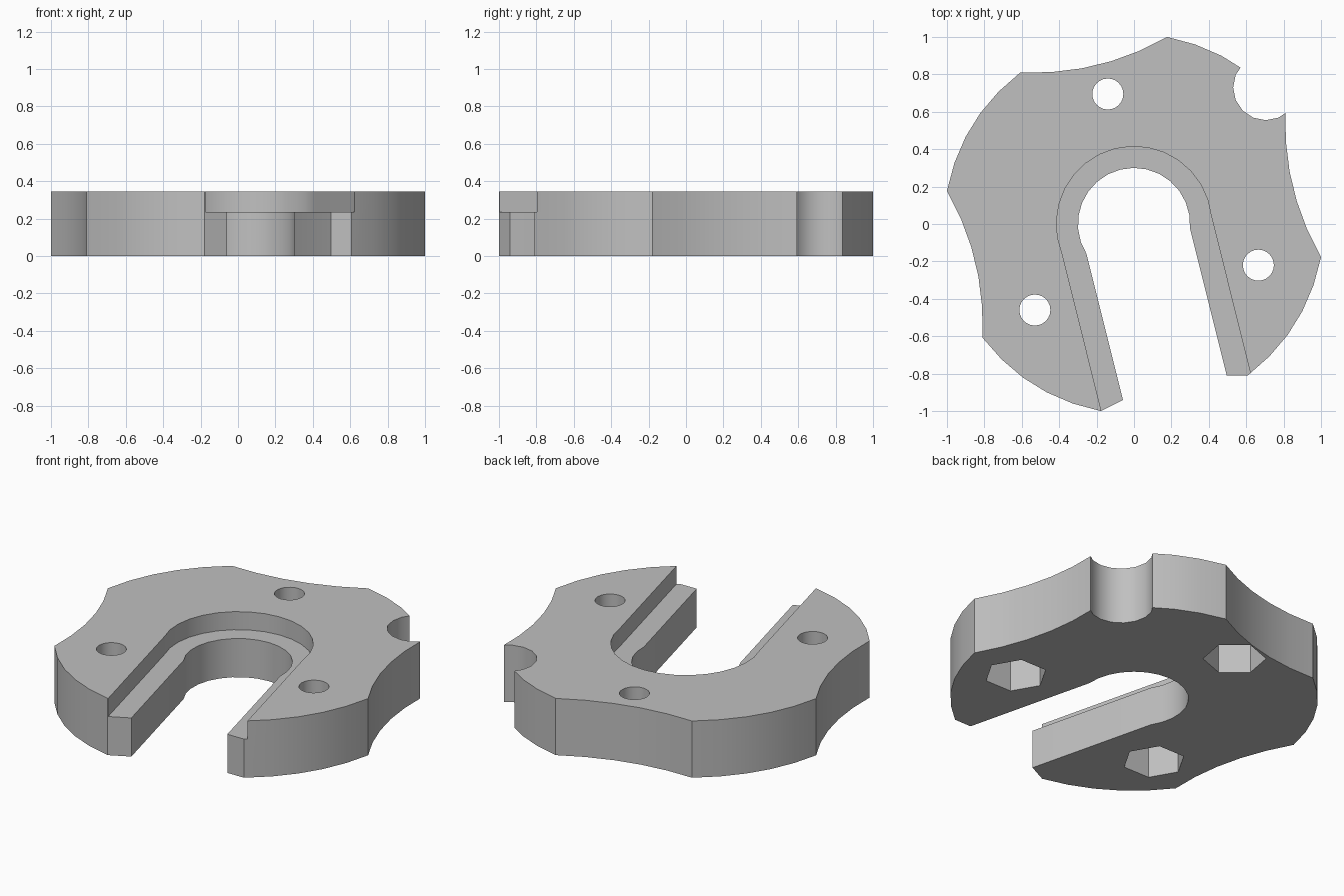
import bpy, bmesh, math
from mathutils import Vector, Matrix

if "Cube" in bpy.data.objects:
    bpy.data.objects.remove(bpy.data.objects["Cube"])

HEIGHT, LEDGE_Z, POCKET_Z = 0.345, 0.235, 0.22
SLOT_TILT = math.radians(14)

grey = bpy.data.materials.new("plain_grey")
grey.use_nodes = True
colour = (0.53, 0.53, 0.53, 1)
grey.diffuse_color = colour
grey.node_tree.nodes["Principled BSDF"].inputs["Base Color"].default_value = colour


def prism(name, points, z0, z1):
    """Extrude a closed outline from z0 to z1."""
    bm = bmesh.new()
    face = bm.faces.new([bm.verts.new((p[0], p[1], z0)) for p in points])
    top = bmesh.ops.extrude_face_region(bm, geom=[face])["geom"]
    bmesh.ops.translate(bm, vec=(0, 0, z1 - z0),
                        verts=[g for g in top if isinstance(g, bmesh.types.BMVert)])
    bmesh.ops.recalc_face_normals(bm, faces=bm.faces)
    mesh = bpy.data.meshes.new(name)
    bm.to_mesh(mesh)
    bm.free()
    mesh.materials.append(grey)
    obj = bpy.data.objects.new(name, mesh)
    bpy.context.collection.objects.link(obj)
    return obj


def ring(x, y, r, sides, phase=0.0):
    return [(x + r * math.cos(phase + math.tau * i / sides),
             y + r * math.sin(phase + math.tau * i / sides)) for i in range(sides)]


def bowed(a, b, bulge, steps=5):
    """Points from a up to (not including) b, bowed outward by bulge."""
    side = (b - a).normalized()
    out = Vector((side.y, -side.x))
    return [a.lerp(b, i / steps) + out * bulge * (1 - (2 * i / steps - 1) ** 2)
            for i in range(steps)]


def slot_outline(r, half_width, steps=16):
    """Round-ended slot, open at the front and tilted to one side."""
    a = math.acos(half_width / r)
    pts = [Vector((r * math.cos(t), r * math.sin(t)))
           for t in (-a + (math.pi + 2 * a) * i / steps for i in range(steps + 1))]
    pts += [Vector((-half_width, -1.5)), Vector((half_width, -1.5))]
    turn = Matrix.Rotation(SLOT_TILT, 2)
    return [turn @ p for p in pts]


# Body outline: a hollow and a rounded lobe, repeated four times
outline = []
for k in range(4):
    turn = Matrix.Rotation(k * math.pi / 2, 2)
    tip, heel, next_tip = (turn @ Vector(p) for p in
                           ((0.178, 1.0), (-0.608, 0.81), (-1.0, 0.178)))
    outline += bowed(tip, heel, -0.058) + bowed(heel, next_tip, 0.07)
body = prism("clamp_plate", outline, 0, HEIGHT)

# Cutters: stepped slot, rim notch, bolt holes with hexagonal nut pockets
cutters = [
    prism("slot_cutter", slot_outline(0.30, 0.285), -0.1, 0.5),
    prism("ledge_cutter", slot_outline(0.415, 0.411), LEDGE_Z, 0.5),
    prism("notch_cutter", ring(0.705, 0.73, 0.175, 16), -0.1, 0.5),
]
for x, y, phase in ((-0.14, 0.695, 20), (0.665, -0.22, 0), (-0.53, -0.46, 0)):
    cutters.append(prism("bolt_hole_cutter", ring(x, y, 0.083, 24), -0.1, 0.5))
    cutters.append(prism("nut_pocket_cutter",
                         ring(x, y, 0.174, 6, math.radians(phase)), -0.1, POCKET_Z))

bpy.context.view_layer.objects.active = body
for cutter in cutters:
    mod = body.modifiers.new("cut", "BOOLEAN")
    mod.operation, mod.solver, mod.object = "DIFFERENCE", "EXACT", cutter
    bpy.ops.object.modifier_apply(modifier=mod.name)
    bpy.data.objects.remove(cutter)

# Smooth the curved walls, keep the edges sharp
bpy.ops.object.select_all(action="DESELECT")
body.select_set(True)
bpy.ops.object.shade_smooth_by_angle(angle=math.radians(28))
